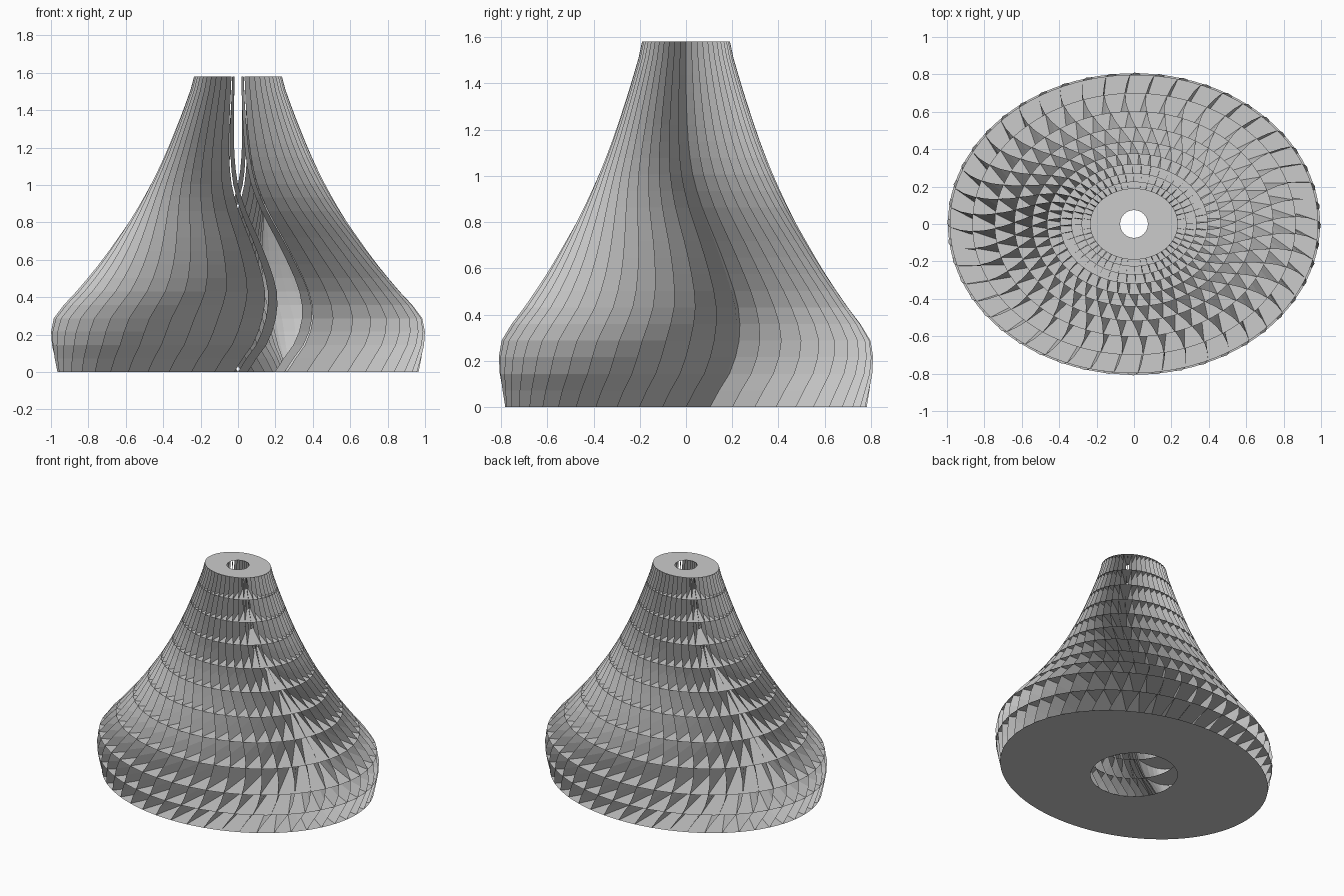
import bpy
import bmesh
from math import sin, cos, asin, pi, hypot

cube = bpy.data.objects.get("Cube")
if cube:
    bpy.data.objects.remove(cube, do_unlink=True)

HEIGHT = 1.58
SQUASH = 0.81      # depth of the oval relative to its width
FINS = 48
SEGMENTS = 96
HOLE = 0.3         # inner hole relative to the outer half width

# Half width of the oval and sideways sweep of the fins at each shelf, bottom to top
RADII = [0.965, 0.995, 0.985, 0.865, 0.745, 0.64, 0.545, 0.465, 0.395, 0.335, 0.28, 0.235]
SWEEP = [0.125, 0.225, 0.275, 0.27, 0.22, 0.155, 0.085, 0.035, 0.012, 0.003, 0, 0]
LEVELS = len(RADII) - 1


def between(values, step):
    """Smooth value at a half-shelf step."""
    i, half = divmod(step, 2)
    if not half:
        return values[i]
    a = values[max(i - 1, 0)]
    d = values[min(i + 2, LEVELS)]
    return (9 * (values[i] + values[i + 1]) - a - d) / 16


def oval(radius, angle):
    return radius * cos(angle), SQUASH * radius * sin(angle)


def hole_radius(radius):
    return max(HOLE * radius, 0.074)


def make_object(name, bm, material):
    mesh = bpy.data.meshes.new(name)
    bm.to_mesh(mesh)
    bm.free()
    mesh.materials.append(material)
    obj = bpy.data.objects.new(name, mesh)
    bpy.context.collection.objects.link(obj)
    return obj


grey = bpy.data.materials.new("light_grey")
grey.use_nodes = True
grey.diffuse_color = (0.6, 0.6, 0.6, 1)
grey.node_tree.nodes["Principled BSDF"].inputs["Base Color"].default_value = (0.6, 0.6, 0.6, 1)

# Thin oval shelves, each with a round hole
for level, radius in enumerate(RADII):
    bm = bmesh.new()
    z = HEIGHT * level / LEVELS
    hole = hole_radius(radius)
    outer, inner = [], []
    for k in range(SEGMENTS):
        angle = 2 * pi * k / SEGMENTS
        outer.append(bm.verts.new((*oval(radius, angle), z)))
        inner.append(bm.verts.new((hole * cos(angle), hole * sin(angle), z)))
    for k in range(SEGMENTS):
        n = (k + 1) % SEGMENTS
        face = bm.faces.new((outer[k], outer[n], inner[n], inner[k]))
        if level == 0:
            face.normal_flip()
    make_object(f"shelf_{level + 1}", bm, grey)

# Upright fins: an S-shaped edge on the oval, drawn straight inward to the hole
bm = bmesh.new()
for k in range(FINS):
    angle = 2 * pi * k / FINS
    nx, ny = cos(angle), sin(angle) / SQUASH
    length = hypot(nx, ny)
    nx, ny = nx / length, ny / length
    previous = None
    for step in range(2 * LEVELS + 1):
        radius = between(RADII, step)
        z = HEIGHT * step / (2 * LEVELS)
        x, y = oval(radius, angle + asin(between(SWEEP, step) / radius))
        depth = hypot(*oval(radius, angle)) - hole_radius(radius)
        edge = (bm.verts.new((x, y, z)),
                bm.verts.new((x - depth * nx, y - depth * ny, z)))
        if previous:
            bm.faces.new((previous[0], edge[0], edge[1], previous[1]))
        previous = edge
make_object("swept_fins", bm, grey)
